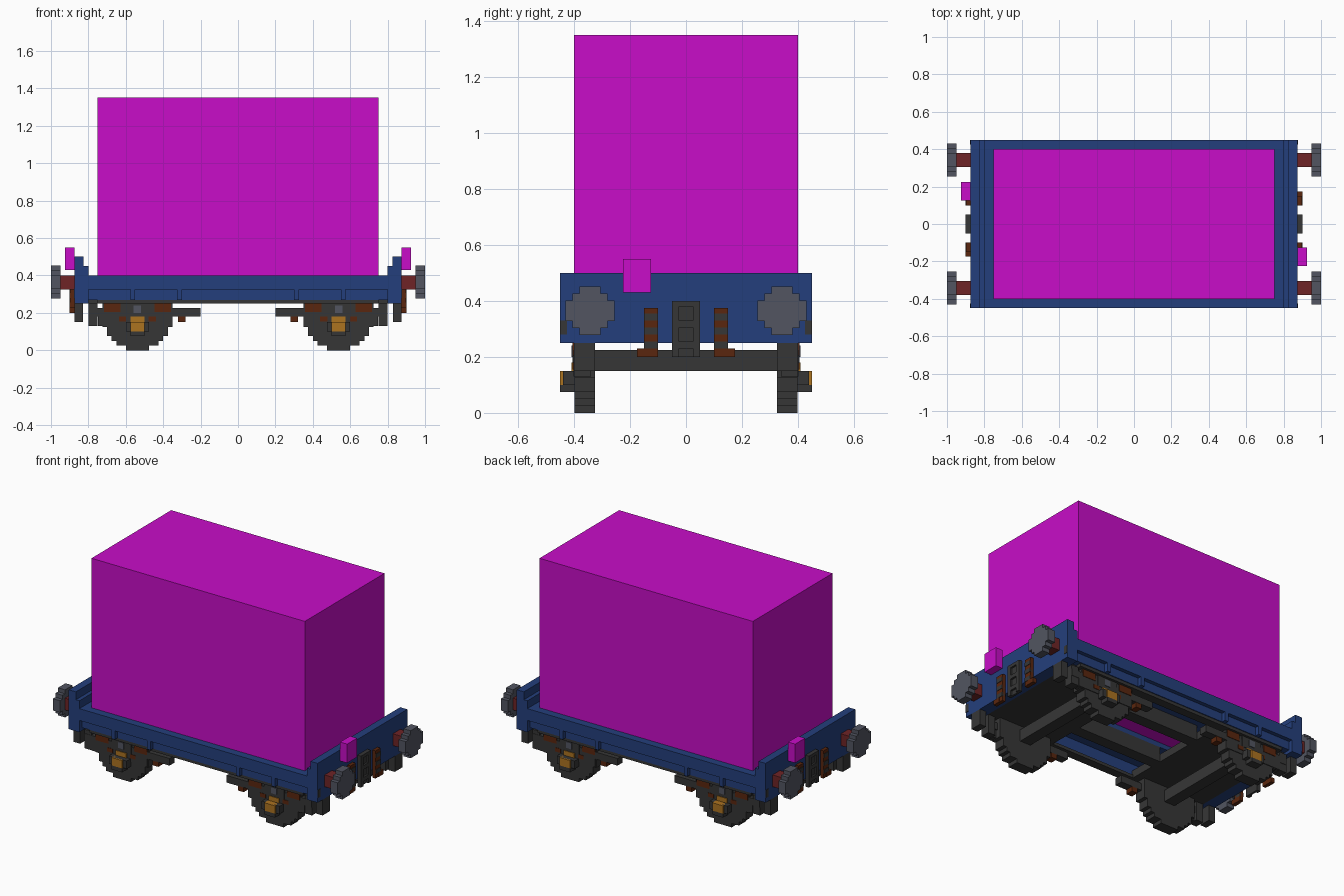
import bpy, bmesh, math

cube = bpy.data.objects.get("Cube")
if cube:
    bpy.data.objects.remove(cube, do_unlink=True)


def material(name, rgb):
    """Flat material from 0-255 sRGB values."""
    lin = [((c / 255 + 0.055) / 1.055) ** 2.4 if c > 10 else c / 255 / 12.92 for c in rgb]
    m = bpy.data.materials.new(name)
    m.use_nodes = True
    m.diffuse_color = (*lin, 1)
    bsdf = m.node_tree.nodes["Principled BSDF"]
    bsdf.inputs["Base Color"].default_value = (*lin, 1)
    bsdf.inputs["Roughness"].default_value = 0.9
    return m


MAGENTA = material("magenta", (200, 13, 200))
BLUE = material("navy blue", (36, 63, 124))
DARK = material("dark iron", (54, 54, 54))
STEEL = material("steel grey", (82, 85, 97))
RED = material("dark red", (110, 36, 38))
BROWN = material("rust brown", (90, 38, 14))
ORANGE = material("ochre", (172, 115, 32))

QUAD = [(1, 1), (-1, 1), (1, -1), (-1, -1)]   # all four corners
ENDS = [(1, 1), (-1, -1)]                     # both ends, turned half round
SIDES = [(1, 1), (1, -1)]                     # front and back
ONCE = [(1, 1)]


def finish(name, bm, mat):
    bmesh.ops.recalc_face_normals(bm, faces=bm.faces)
    me = bpy.data.meshes.new(name)
    bm.to_mesh(me)
    bm.free()
    me.materials.append(mat)
    ob = bpy.data.objects.new(name, me)
    bpy.context.collection.objects.link(ob)


def part(name, mat, boxes, copies=ONCE):
    """Boxes given as x0, x1, y0, y1, z0, z1, repeated with x and y signs."""
    bm = bmesh.new()
    for sx, sy in copies:
        for x0, x1, y0, y1, z0, z1 in boxes:
            vs = bmesh.ops.create_cube(bm, size=1)["verts"]
            for v in vs:
                v.co.x = sx * ((x0 + x1) / 2 + v.co.x * (x1 - x0))
                v.co.y = sy * ((y0 + y1) / 2 + v.co.y * (y1 - y0))
                v.co.z = (z0 + z1) / 2 + v.co.z * (z1 - z0)
    finish(name, bm, mat)


def stepped_outline(rows, step=0.025):
    """Outline of a disc made of square steps, as (across, up) points."""
    r = rows * step / 2
    right = []
    for i in range(rows):
        up = -r + i * step
        w = math.sqrt(r * r - (up + step / 2) ** 2)
        w = (math.floor(w / step) + 0.5) * step if rows % 2 else round(w / step) * step
        right += [(w, up), (w, up + step)]
    return right + [(-a, b) for a, b in reversed(right)]


def discs(name, mat, rows, place, thickness, copies):
    """Extrude the stepped outline; place maps (across, up, depth) to a point."""
    bm = bmesh.new()
    for sx, sy in copies:
        loops = []
        for d in (0, thickness):
            pts = [place(a, b, d) for a, b in stepped_outline(rows)]
            loops.append([bm.verts.new((sx * x, sy * y, z)) for x, y, z in pts])
        n = len(loops[0])
        for loop in loops:
            bm.faces.new(loop)
        for i in range(n):
            j = (i + 1) % n
            bm.faces.new((loops[0][i], loops[0][j], loops[1][j], loops[1][i]))
    bmesh.ops.remove_doubles(bm, verts=bm.verts, dist=0.0005)
    finish(name, bm, mat)


# Load and end lamps
part("load_box", MAGENTA, [(-.75, .75, -.4, .4, .375, 1.35)])
part("end_lamps", MAGENTA, [(.875, .925, -.225, -.125, .43, .55)], ENDS)

# Blue body: side sills, end plates and floor with an open centre
part("side_sills", BLUE, [(-.825, .825, .4, .45, .325, .4),
                          (-.825, .825, .375, .425, .27, .375)], SIDES)
part("sill_ribs", BLUE, [(.3, .325, .425, .45, .27, .325),
                         (.55, .575, .425, .45, .27, .325)], QUAD)
part("end_plates", BLUE, [(.825, .875, -.45, .45, .25, .5),
                          (.8, .825, -.45, .45, .25, .45),
                          (.75, .8, -.4, .4, .3, .4)], [(1, 1), (-1, 1)])
part("floor", BLUE, [(-.8, .8, .125, .4, .345, .375)], SIDES)
part("corner_plates", DARK, [(.875, .878, .425, .45, .28, .33)], QUAD)

# Dark underframe
part("underframe_ends", DARK, [(.3, .8, -.38, .38, .25, .3)], [(1, 1), (-1, 1)])
part("underframe_rails", DARK, [(-.75, .75, .365, .42, .25, .27),
                                (-.3, .3, .125, .2, .25, .345)], SIDES)
part("guard_irons", DARK, [(.83, .875, .325, .4, .15, .25),
                           (.75, .8, .34, .4, .13, .25)], QUAD)

# Wheels and axles
AX = 0.5375
discs("wheels", DARK, 15, lambda a, b, d: (AX + a, .325 + d, .1875 + b), .073, QUAD)
part("axles", DARK, [(AX - .0375, AX + .0375, -.325, .325, .15, .225)], [(1, 1), (-1, 1)])

# Suspension on the outer face of each wheel
part("spring_beams", DARK, [(.2, .8, .35, .402, .18, .225),
                            (AX - .18, AX + .21, .36, .402, .13, .18),
                            (AX - .07, AX + .07, .36, .405, .18, .25)], QUAD)
part("spring_hangers", BROWN, [(AX - .18, AX - .09, .37, .405, .205, .25),
                               (AX + .09, AX + .18, .37, .405, .205, .25),
                               (AX - .1, AX - .06, .38, .405, .155, .18),
                               (AX + .06, AX + .1, .38, .405, .155, .18),
                               (.28, .32, .35, .4, .15, .18)], QUAD)
part("spring_buckles", STEEL, [(AX - .02, AX + .02, .39, .409, .2, .24)], QUAD)
part("axle_boxes", DARK, [(AX - .0625, AX + .0625, .398, .44, .1, .15),
                          (AX - .0375, AX + .0375, .398, .45, .075, .1)], QUAD)
part("axle_box_covers", ORANGE, [(AX - .0375, AX + .0375, .4, .45, .1, .15),
                                 (AX - .0375, AX + .0375, .4, .409, .15, .18)], QUAD)

# Buffers
part("buffer_shanks", RED, [(.875, .95, .305, .38, .325, .4)], QUAD)
discs("buffer_heads", STEEL, 7, lambda a, b, d: (.95 + d, .3425 + a, .365 + b), .05, QUAD)

# Coupling plate with recessed squares
part("coupling_plates", DARK, [(.875, .888, -.05, .05, .2, .4),
                               (.888, .9, -.05, -.025, .2, .4),
                               (.888, .9, .025, .05, .2, .4),
                               (.888, .9, -.025, .025, .38, .4),
                               (.888, .9, -.025, .025, .305, .33),
                               (.888, .9, -.025, .025, .23, .255)], [(1, 1), (-1, 1)])

# Brake hoses with dark bands
part("brake_hoses", BROWN, [(.875, .897, .1, .15, .2, .375),
                            (.875, .9, .125, .175, .2, .23)], QUAD)
part("hose_bands", DARK, [(.875, .9, .1, .15, z, z + .025)
                          for z in (.23, .28, .33)], QUAD)
